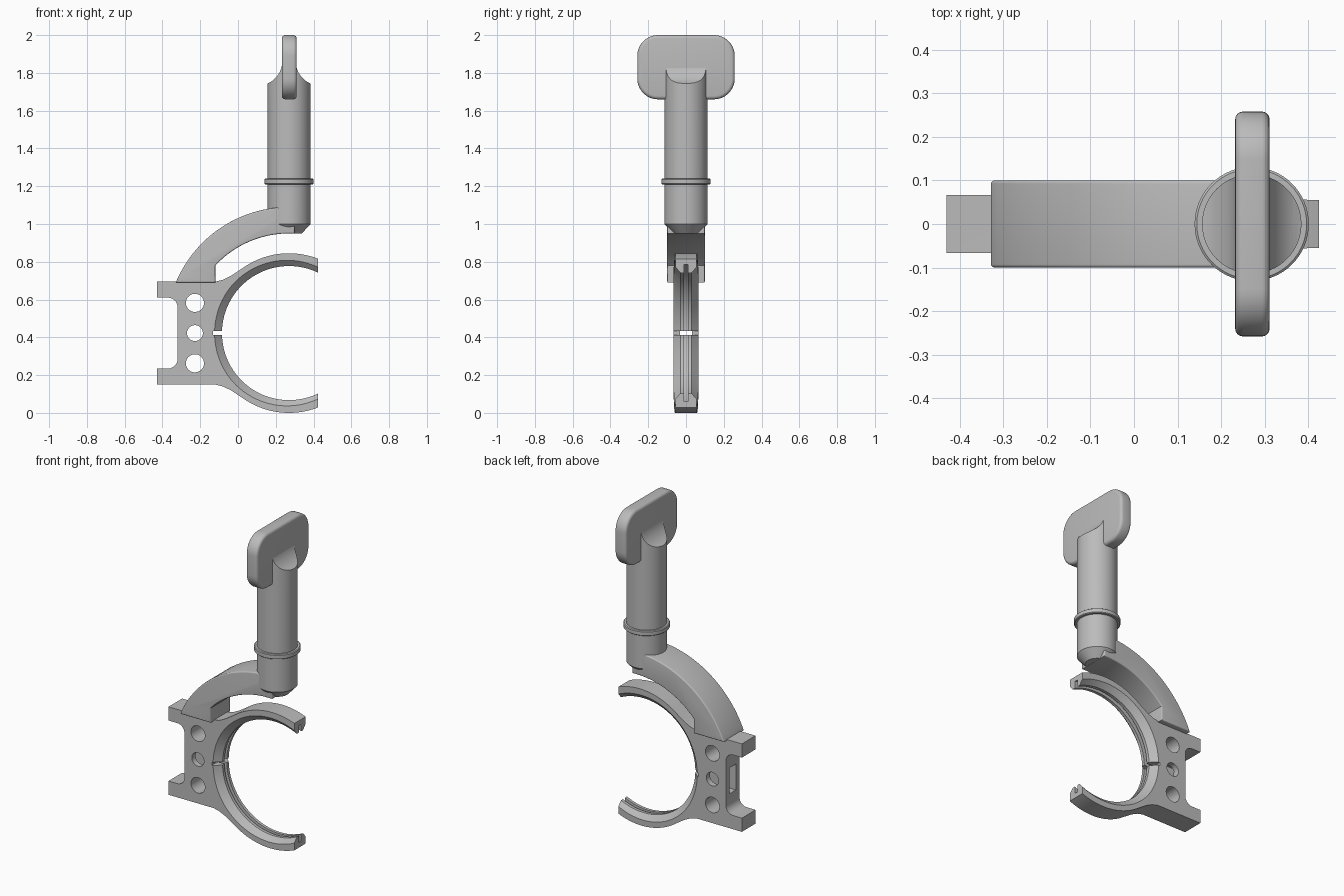
import bpy, bmesh
from math import cos, sin, pi, radians, sqrt
from mathutils import Vector

cube = bpy.data.objects.get("Cube")
if cube:
    bpy.data.objects.remove(cube, do_unlink=True)

GREY = (0.5, 0.5, 0.5, 1)
mat = bpy.data.materials.new("plain_grey")
mat.use_nodes = True
mat.diffuse_color = GREY
mat.node_tree.nodes["Principled BSDF"].inputs["Base Color"].default_value = GREY

# Maps (u, v, depth) onto world axes for a given extrusion direction
AXES = {
    "x": lambda u, v, d: Vector((d, u, v)),
    "y": lambda u, v, d: Vector((u, d, v)),
    "z": lambda u, v, d: Vector((u, v, d)),
}


def finish(name, bm):
    bmesh.ops.recalc_face_normals(bm, faces=bm.faces)
    mesh = bpy.data.meshes.new(name)
    bm.to_mesh(mesh)
    bm.free()
    mesh.materials.append(mat)
    obj = bpy.data.objects.new(name, mesh)
    bpy.context.collection.objects.link(obj)
    return obj


def stack(name, loops):
    """Skin a list of matching point loops and cap both ends."""
    bm = bmesh.new()
    rings = [[bm.verts.new(p) for p in loop] for loop in loops]
    n = len(rings[0])
    for a, b in zip(rings, rings[1:]):
        for i in range(n):
            j = (i + 1) % n
            bm.faces.new((a[i], a[j], b[j], b[i]))
    bm.faces.new(rings[0])
    bm.faces.new(rings[-1])
    return finish(name, bm)


def prism(name, outline, d0, d1, axis):
    f = AXES[axis]
    return stack(name, [[f(u, v, d) for u, v in outline] for d in (d0, d1)])


def lathe(name, profile, centre, axis, n=64):
    """Revolve (radius, depth) pairs about an axis through centre."""
    f = AXES[axis]
    return stack(name, [[f(*p, d) for p in arc(centre, r, 0, 360 * (n - 1) / n, n)]
                        for r, d in profile])


def arc(centre, r, a0, a1, n):
    steps = [radians(a0 + (a1 - a0) * i / (n - 1)) for i in range(n)]
    return [(centre[0] + r * cos(a), centre[1] + r * sin(a)) for a in steps]


def box(name, x0, x1, y, z0, z1):
    return prism(name, [(x0, z0), (x1, z0), (x1, z1), (x0, z1)], -y, y, "y")


def carve(obj, cutter, operation="DIFFERENCE"):
    cutter.hide_render = True
    mod = obj.modifiers.new("carve", "BOOLEAN")
    mod.operation, mod.object, mod.solver = operation, cutter, "EXACT"
    bpy.context.view_layer.objects.active = obj
    bpy.ops.object.modifier_apply(modifier=mod.name)
    bpy.data.objects.remove(cutter, do_unlink=True)


def bevel_rims(obj, axis_index, width, segments=5):
    """Round every edge that does not run along the extrusion axis."""
    bm = bmesh.new()
    bm.from_mesh(obj.data)
    rims = [e for e in bm.edges
            if abs(e.verts[0].co[axis_index] - e.verts[1].co[axis_index]) < 1e-4]
    bmesh.ops.bevel(bm, geom=rims, offset=width, segments=segments,
                    profile=0.5, affect="EDGES", clamp_overlap=True)
    bm.to_mesh(obj.data)
    bm.free()


# Clamp body: upper half outline mirrored about the ring's middle height
CX, CZ, T = 0.27, 0.4225, 0.067
upper = arc((-0.37, 0.56), 0.05, 0, 90, 8)
upper += [(-0.43, 0.61), (-0.43, 0.695), (-0.12, 0.695),
          (-0.08, 0.705), (-0.04, 0.724), (0, 0.75)]
upper += arc((CX, CZ), 0.4225, 122, 68.5, 24)
lower = [(x, 2 * CZ - z) for x, z in reversed(upper)]
clamp = prism("clamp_body", upper + lower, -T, T, "y")

# Jaws thin out towards their tips
plan = [(-0.5, -0.1), (-0.5, 0.1), (-0.5, T), (-0.05, T), (0.5, 0.053)]
plan = plan[2:] + [(x, -y) for x, y in reversed(plan[2:])]
carve(clamp, prism("taper_cutter", plan, -0.1, 1, "z"), "INTERSECT")

# Round bore with chamfered lips and a narrow central groove
half = [(0.43, 0.1), (0.394, T), (0.355, 0.03), (0.355, 0.011), (0.395, 0.011)]
bore = half + [(r, -y) for r, y in reversed(half)]
carve(clamp, lathe("bore_cutter", bore, (CX, CZ), "y", 96))

# Bolt holes, rear pocket and thin slit
for dz, r in ((-0.16, 0.048), (0, 0.042), (0.16, 0.048)):
    carve(clamp, lathe("hole_cutter", [(r, -0.2), (r, 0.2)], (-0.228, CZ + dz), "y", 32))
carve(clamp, box("pocket_cutter", -0.4, -0.13, 0.032, CZ - 0.08, CZ + 0.08))
carve(clamp, box("slit_cutter", -0.133, 0, 0.2, CZ - 0.01, CZ + 0.01))

# Curved arm rising from the clamp to the tube
outer = [(x, 0.441 + sqrt(0.649 ** 2 - (x - CX) ** 2))
         for x in [-0.325 + 0.625 * (i / 24) ** 1.3 for i in range(25)]]
inner = [(x, 0.417 + sqrt(0.533 ** 2 - (x - CX) ** 2))
         for x in [0.3 - 0.42 * i / 18 for i in range(19)]]
arm = prism("curved_arm", [(-0.328, 0.69)] + outer + inner + [(-0.12, 0.69)], -0.1, 0.1, "y")
bevel_rims(arm, 1, 0.032)

# Tube with a chamfered foot and two scooped shoulders
tube = lathe("tube", [(0.068, 0.95), (0.114, 1.0), (0.114, 1.86)], (CX, 0), "z")
for side in (-1, 1):
    carve(tube, lathe("scoop_cutter", [(0.129, -0.3), (0.129, 0.3)],
                      (CX + side * 0.165, 1.862), "y"))

# Collar ring
collar = lathe("collar", [(0.126, 1.21), (0.131, 1.214), (0.131, 1.236), (0.126, 1.24)],
               (CX, 0), "z")

# Flat paddle handle with rounded corners
corners = [(0.148, 1.89, 0), (-0.148, 1.89, 90), (-0.148, 1.77, 180), (0.148, 1.77, 270)]
outline = [p for y, z, a in corners for p in arc((y, z), 0.11, a, a + 90, 12)]
paddle = prism("paddle_handle", outline, 0.232, 0.311, "x")
bevel_rims(paddle, 0, 0.018, 4)

# Smooth curved surfaces while keeping crisp edges
bpy.ops.object.select_all(action="DESELECT")
for part in (clamp, arm, tube, collar, paddle):
    part.select_set(True)
bpy.context.view_layer.objects.active = clamp
bpy.ops.object.shade_smooth_by_angle(angle=radians(30))
